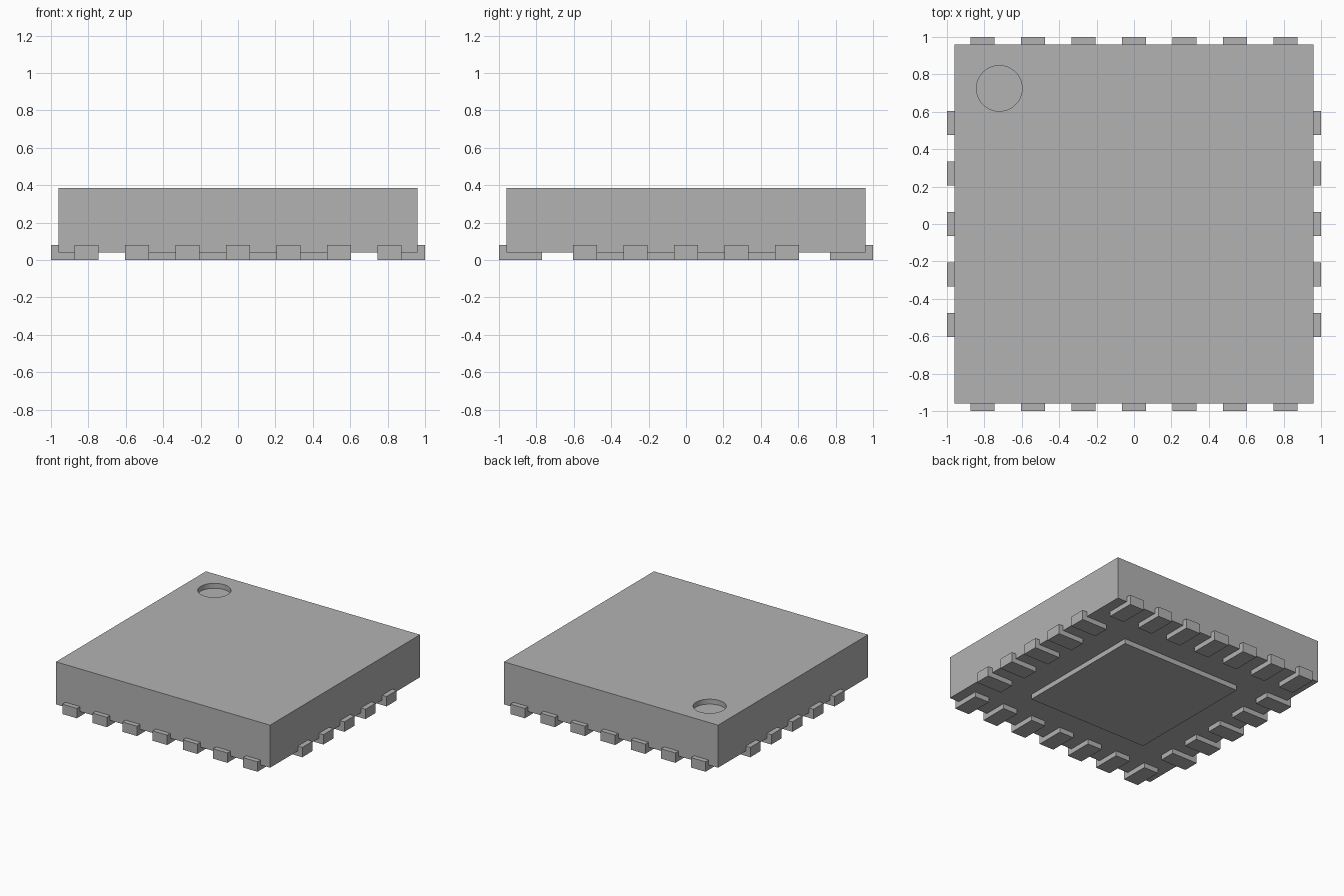
import bpy
import math
from mathutils import Matrix

default_cube = bpy.data.objects.get("Cube")
if default_cube:
    bpy.data.objects.remove(default_cube, do_unlink=True)

PITCH = 0.27
PIN_WIDTH = 0.13
BODY_HALF = 0.96

grey = bpy.data.materials.new("plain_grey")
grey.use_nodes = True
grey.diffuse_color = (0.45, 0.45, 0.45, 1)
grey.node_tree.nodes["Principled BSDF"].inputs["Base Color"].default_value = grey.diffuse_color


def box(name, low, high):
    """Axis-aligned box between two corners."""
    bpy.ops.mesh.primitive_cube_add(size=1)
    obj = bpy.context.object
    obj.name = name
    size = [h - l for l, h in zip(low, high)]
    middle = [(h + l) / 2 for l, h in zip(low, high)]
    obj.data.transform(Matrix.Translation(middle) @ Matrix.Diagonal((*size, 1)))
    obj.data.materials.append(grey)
    return obj


# Package body
body = box("package_body", (-BODY_HALF, -BODY_HALF, 0.04), (BODY_HALF, BODY_HALF, 0.385))

# Round orientation dimple sunk into the top
bpy.ops.mesh.primitive_cylinder_add(vertices=48, radius=0.122, depth=0.2,
                                    location=(-0.72, 0.725, 0.445))
cutter = bpy.context.object
cutter.name = "dimple_cutter"
cutter.hide_render = True
cutter.data.materials.append(grey)
cut = body.modifiers.new("dimple", "BOOLEAN")
cut.operation = "DIFFERENCE"
cut.solver = "EXACT"
cut.object = cutter
bpy.context.view_layer.objects.active = body
bpy.ops.object.modifier_apply(modifier=cut.name)
bpy.data.objects.remove(cutter, do_unlink=True)
bpy.ops.object.select_all(action="DESELECT")
body.select_set(True)
bpy.ops.object.shade_smooth_by_angle(angle=math.radians(30))

# Square thermal pad underneath
box("thermal_pad", (-0.535, -0.535, 0), (0.535, 0.535, 0.06))

# Contact pins: seven on the front and back, five on each side
sides = [("front", 7, 0), ("left", 5, 90), ("back", 7, 180), ("right", 5, 270)]
for side, count, angle in sides:
    turn = Matrix.Rotation(math.radians(angle), 4, "Z")
    for i in range(count):
        x = (i - (count - 1) / 2) * PITCH
        pin = box(f"{side}_pin_{i + 1}", (x - PIN_WIDTH / 2, -1, 0),
                  (x + PIN_WIDTH / 2, -0.77, 0.08))
        pin.data.transform(turn)
